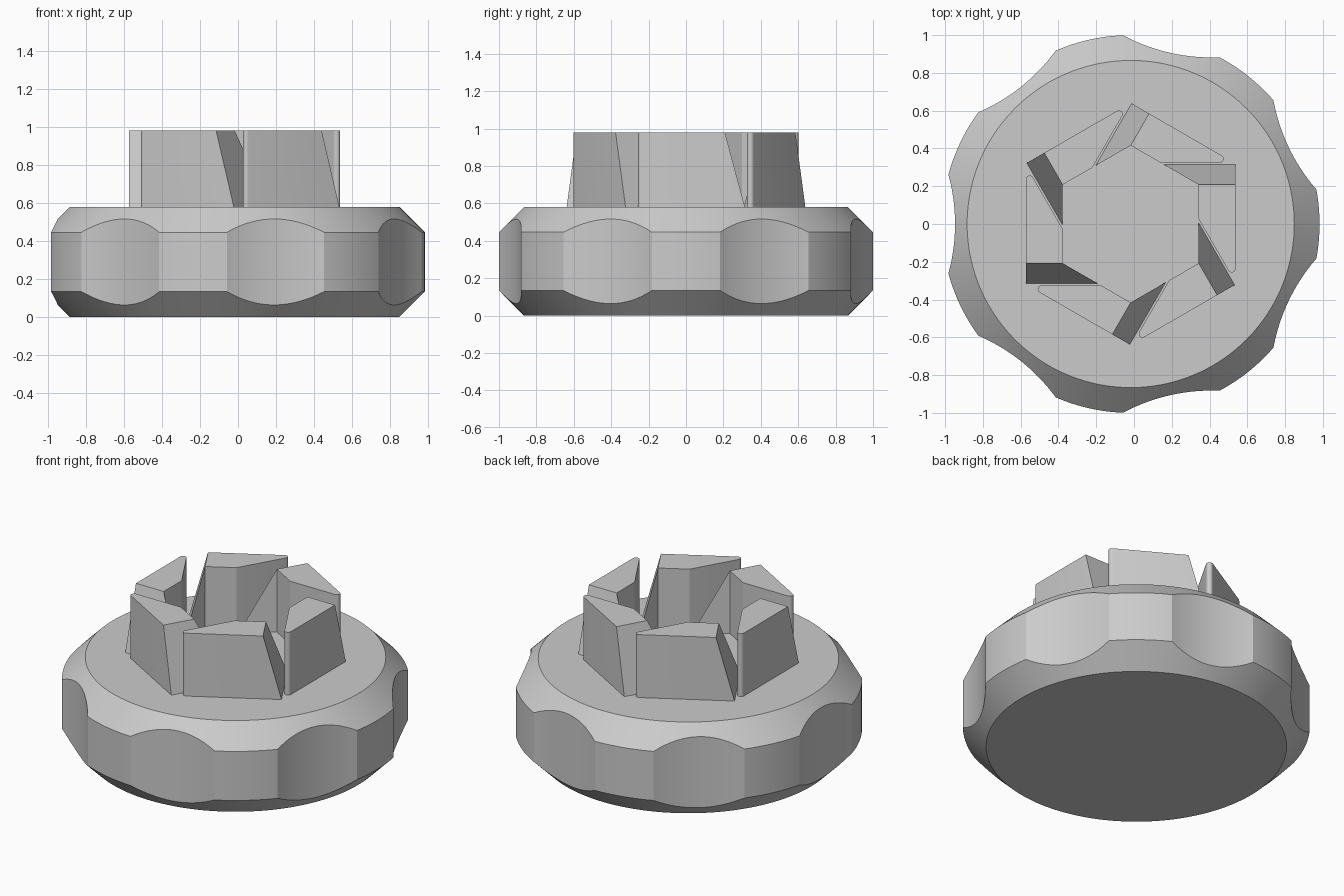
import bpy, bmesh
from math import sin, cos, tan, radians, sqrt, pi
from mathutils import Matrix, Vector

if "Cube" in bpy.data.objects:
    bpy.data.objects.remove(bpy.data.objects["Cube"])

CENTRE_X = -0.0175
TOP, TIP = 0.58, 0.98          # heights of the base and of the teeth

grey = bpy.data.materials.new("light_grey")
grey.use_nodes = True
GREY = (0.6, 0.6, 0.6, 1)
grey.diffuse_color = GREY
grey.node_tree.nodes["Principled BSDF"].inputs["Base Color"].default_value = GREY


def finish(bm, name):
    bmesh.ops.recalc_face_normals(bm, faces=bm.faces)
    mesh = bpy.data.meshes.new(name)
    bm.to_mesh(mesh)
    bm.free()
    mesh.materials.append(grey)
    obj = bpy.data.objects.new(name, mesh)
    bpy.context.collection.objects.link(obj)
    obj.location.x = CENTRE_X
    bpy.ops.object.select_all(action='DESELECT')
    obj.select_set(True)
    bpy.context.view_layer.objects.active = obj
    bpy.ops.object.shade_smooth_by_angle(angle=radians(20))
    return obj


# Chamfered base with seven scallops in its rim
LOBES, HALF, RIM = 7, radians(15.2), 0.866
step = 2 * pi / LOBES


def scallop(a):
    return 1.93 * cos(a) - sqrt(1 - (1.93 * sin(a)) ** 2)


outline = []
for k in range(LOBES):
    mid = pi + k * step
    for i in range(16):
        a = -HALF + 2 * HALF * i / 16
        outline.append((mid + a, scallop(a)))
    for i in range(10):
        outline.append((mid + HALF + (step - 2 * HALF) * i / 10, 1.0))

bm = bmesh.new()
rings = [[], [], [], []]
for a, r in outline:
    slope = r - RIM
    levels = ((RIM, 0), (r, slope), (r, TOP - slope), (RIM, TOP))
    for ring, (radius, z) in zip(rings, levels):
        ring.append(bm.verts.new((radius * cos(a), radius * sin(a), z)))
n = len(outline)
for low, high in zip(rings, rings[1:]):
    for i in range(n):
        j = (i + 1) % n
        bm.faces.new((low[i], low[j], high[j], high[i]))
bm.faces.new(rings[0][::-1])
bm.faces.new(rings[-1])
finish(bm, "scalloped_base")

# Six wedge teeth around a hexagonal socket
INNER, OUTER, ROUND = 0.36, 0.555, 0.02
SINK = 0.56                    # tooth feet reach slightly into the base
corner_y = INNER * tan(pi / 6)
foot_y = corner_y + 0.107 * (TIP - SINK) / (TIP - TOP)
foot_x = (2 * corner_y - foot_y) * tan(pi / 3)

# Narrow side: straight gap wall and a rounded tip
turn = Matrix.Rotation(-pi / 3, 2)
gap_y = 0.325
gap_start = turn @ Vector(((2 * corner_y - gap_y) * tan(pi / 3), gap_y))
wall_normal = turn @ Vector((0, 1))
tip_x = OUTER - ROUND
tip_y = (gap_y + ROUND - wall_normal.x * tip_x) / wall_normal.y
narrow = [(gap_start.x, gap_start.y)]
for i in range(9):
    a = radians(-150 + 150 * i / 8)
    narrow.append((tip_x + ROUND * cos(a), tip_y + ROUND * sin(a)))

for k in range(6):
    bm = bmesh.new()
    low = [bm.verts.new((x, y, SINK)) for x, y in narrow]
    high = [bm.verts.new((x, y, TIP)) for x, y in narrow]
    out_low = bm.verts.new((OUTER, foot_y, SINK))
    out_high = bm.verts.new((OUTER, corner_y, TIP))
    in_low = bm.verts.new((INNER, corner_y, SINK))
    in_high = bm.verts.new((INNER, corner_y, TIP))
    foot = bm.verts.new((foot_x, foot_y, SINK))
    low_loop = low + [out_low, foot, in_low]
    high_loop = high + [out_high, in_high]
    bm.faces.new(high_loop)
    bm.faces.new(low_loop[::-1])
    for i in range(len(low) - 1):
        bm.faces.new((low[i], low[i + 1], high[i + 1], high[i]))
    bm.faces.new((low[-1], out_low, out_high, high[-1]))    # outer wall
    bm.faces.new((out_low, foot, in_high, out_high))        # sloped wall
    bm.faces.new((foot, in_low, in_high))                   # socket walls
    bm.faces.new((in_low, low[0], high[0], in_high))
    bmesh.ops.rotate(bm, verts=bm.verts, matrix=Matrix.Rotation(k * pi / 3, 3, 'Z'))
    finish(bm, f"tooth_{k + 1}")
